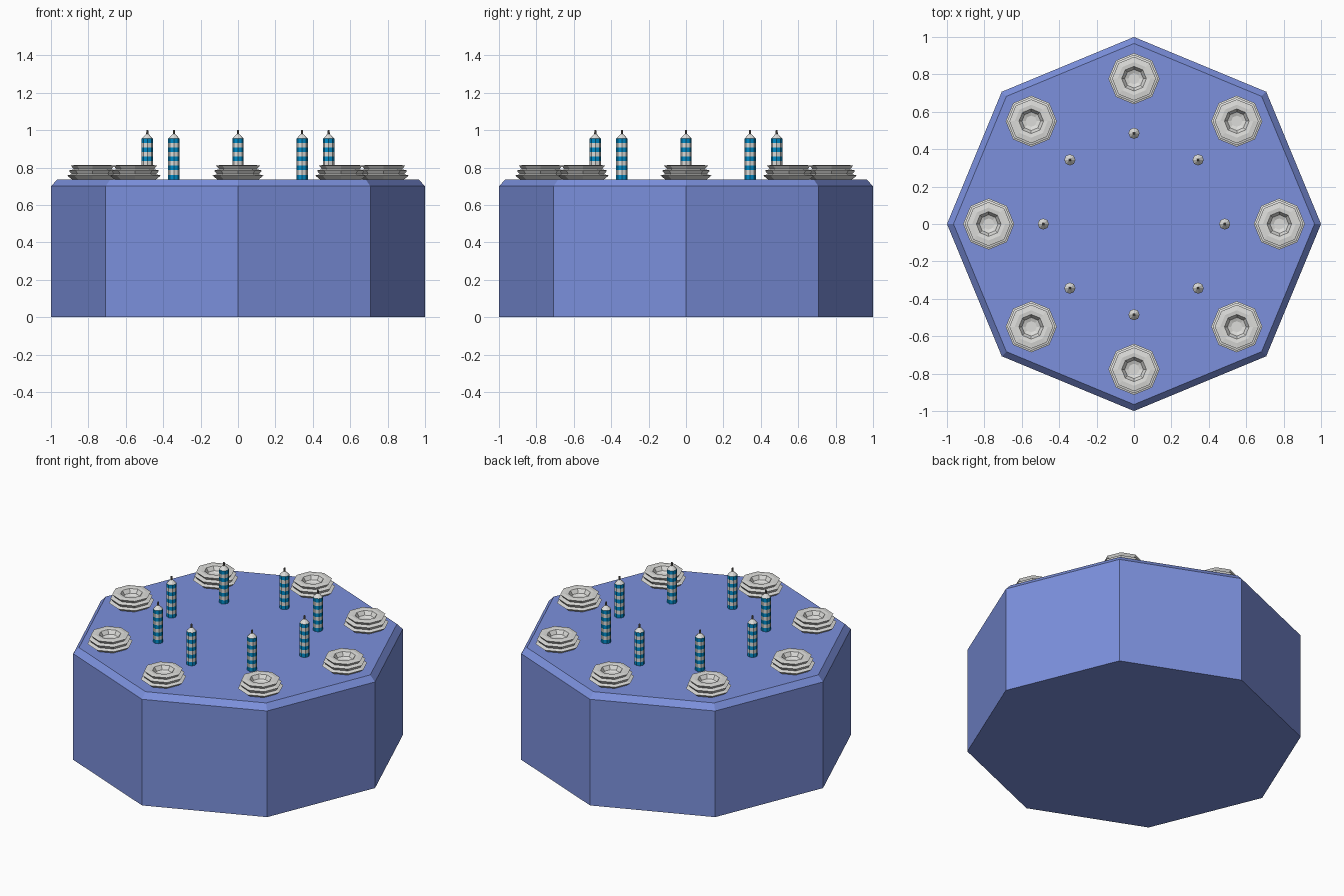
import bpy, bmesh, math

if "Cube" in bpy.data.objects:
    bpy.data.objects.remove(bpy.data.objects["Cube"])


def material(name, rgb):
    m = bpy.data.materials.new(name)
    m.diffuse_color = (*rgb, 1)
    m.use_nodes = True
    m.node_tree.nodes["Principled BSDF"].inputs["Base Color"].default_value = m.diffuse_color
    return m


BLUE = material("icing blue", (0.20, 0.28, 0.72))
CREAM = material("cream", (0.72, 0.72, 0.70))
STRIPE = material("candle blue", (0.0, 0.27, 0.60))
WICK = material("wick grey", (0.16, 0.15, 0.14))


def lathe(name, profile, mats, rule=None, loc=(0, 0, 0), sides=8):
    """Turn an (r, z) profile into a closed flat-faced solid with capped ends."""
    bm = bmesh.new()
    rings = []
    for r, z in profile:
        rings.append([bm.verts.new((r * math.cos(2 * math.pi * i / sides),
                                    r * math.sin(2 * math.pi * i / sides), z))
                      for i in range(sides)])
    for k in range(len(rings) - 1):
        a, b = rings[k], rings[k + 1]
        for i in range(sides):
            j = (i + 1) % sides
            f = bm.faces.new((a[i], a[j], b[j], b[i]))
            f.material_index = rule(k) if rule else 0
    bm.faces.new(rings[0][::-1])
    top = bm.faces.new(rings[-1])
    top.material_index = rule(len(rings) - 2) if rule else 0
    me = bpy.data.meshes.new(name)
    bm.to_mesh(me)
    bm.free()
    for m in mats:
        me.materials.append(m)
    ob = bpy.data.objects.new(name, me)
    ob.location = loc
    bpy.context.collection.objects.link(ob)
    return ob


# Octagonal cake with a chamfered top rim
TOP = 0.737
lathe("cake", [(1, 0), (1, 0.70), (0.965, TOP)], [BLUE])

# Ruffled cream rosette: three overhanging tiers and a dished centre
rosette = [(0.105, -0.005), (0.137, 0.020), (0.112, 0.027), (0.128, 0.047),
           (0.100, 0.054), (0.117, 0.073), (0.088, 0.077), (0.066, 0.074),
           (0.050, 0.050), (0.030, 0.042)]

# Striped candle: nine bands, a cone tip and a wick
BANDS, HEIGHT = 9, 0.218
candle = [(0.030, HEIGHT * i / BANDS) for i in range(BANDS + 1)]
candle += [(0.008, 0.241), (0.006, 0.2415), (0.005, 0.263)]


def candle_colour(k):
    if k < BANDS:
        return 1 if k % 2 == 0 else 0
    return 0 if k == BANDS else 2


# Eight rosettes on the outer ring, eight candles on the inner ring
for n in range(8):
    a = n * math.pi / 4
    c, s = math.cos(a), math.sin(a)
    lathe(f"cream_rosette_{n + 1}", rosette, [CREAM],
          loc=(0.777 * c, 0.777 * s, TOP))
    lathe(f"candle_{n + 1}", candle, [CREAM, STRIPE, WICK], candle_colour,
          loc=(0.485 * c, 0.485 * s, TOP))
